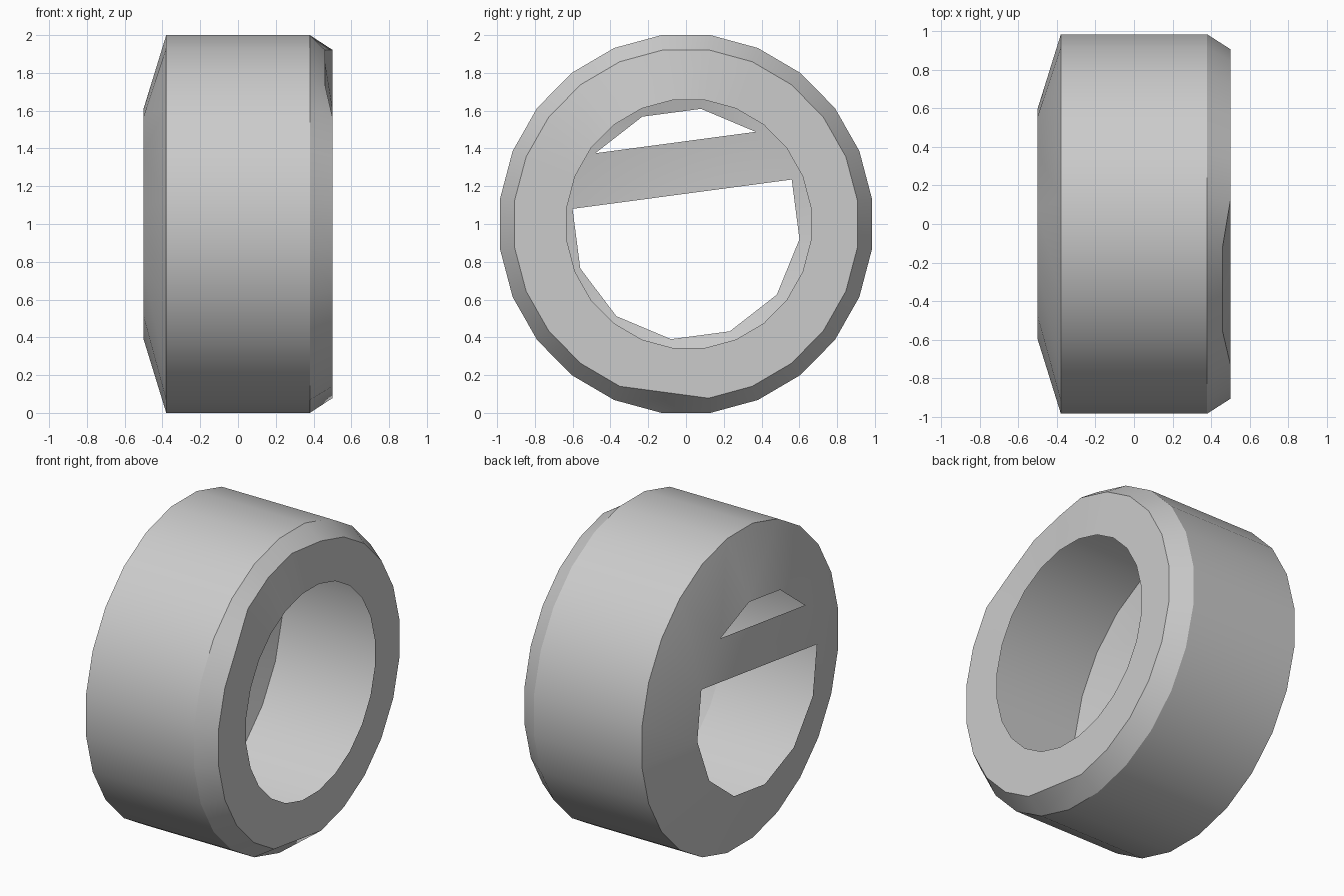
import bpy, bmesh, math

cube = bpy.data.objects.get("Cube")
if cube:
    bpy.data.objects.remove(cube)

SIDES = 24
grey = bpy.data.materials.new("plain_grey")
grey.use_nodes = True
grey.diffuse_color = (0.6, 0.6, 0.6, 1)
grey.node_tree.nodes["Principled BSDF"].inputs["Base Color"].default_value = (0.6, 0.6, 0.6, 1)

bm = bmesh.new()


def ring(x, radius, sides=SIDES, shift=0.0):
    """Circle of vertices around the x axis."""
    start = math.radians(22.5)
    angles = [start + math.tau * k / sides for k in range(sides)]
    return [bm.verts.new((x, shift + 0.985 * radius * math.cos(a), 1 + radius * math.sin(a)))
            for a in angles]


def bridge(a, b):
    """Band of quads between two equal rings."""
    for k in range(SIDES):
        n = (k + 1) % SIDES
        bm.faces.new((a[k], a[n], b[n], b[k]))


hole = ring(-0.5, 0.615, SIDES // 2)
back = ring(-0.38, 1.0086)
front = ring(0.38, 1.0086)
lip = ring(0.5, 0.93)
opening = ring(0.5, 0.662, shift=0.015)

# Worn lip: one dented stretch and one collapsed corner
for k in (5, 6, 7):
    lip[k].co.x = 0.46
lip[16].co = lip[17].co

# Outer wall, chamfer and open ring face
bridge(back, front)
bridge(front, lip)
bridge(lip, opening)

# Conical cap, from the coarse hole out to the wall
for j in range(SIDES // 2):
    n = (j + 1) % (SIDES // 2)
    mid, end = 2 * j + 1, (2 * j + 2) % SIDES
    bm.faces.new((hole[j], back[mid], back[2 * j]))
    bm.faces.new((hole[j], hole[n], back[end], back[mid]))

# Slanted bar across the hole
bm.faces.new((hole[5], hole[4], hole[1], hole[0]))

bmesh.ops.remove_doubles(bm, verts=bm.verts[:], dist=0.0001)
mesh = bpy.data.meshes.new("hollow_drum")
bm.to_mesh(mesh)
bm.free()
mesh.materials.append(grey)
drum = bpy.data.objects.new("hollow_drum", mesh)
bpy.context.collection.objects.link(drum)

bpy.ops.object.select_all(action="DESELECT")
drum.select_set(True)
bpy.context.view_layer.objects.active = drum
bpy.ops.object.shade_smooth_by_angle(angle=math.radians(30))
